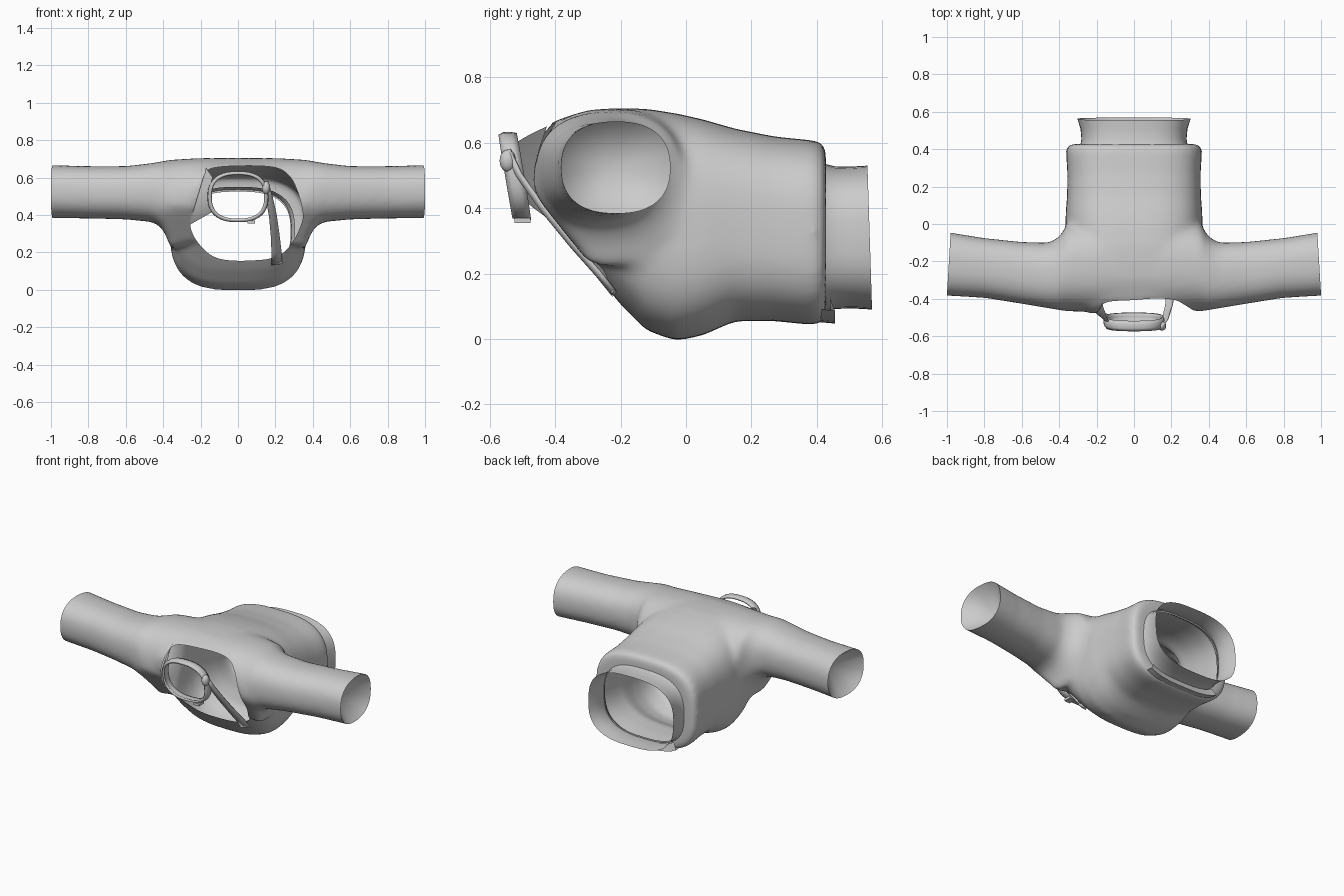
import bpy, bmesh, math
from mathutils import Vector
from mathutils.geometry import intersect_point_line

if "Cube" in bpy.data.objects:
    bpy.data.objects.remove(bpy.data.objects["Cube"])

def make(name, bm, thick=0, angle=40):
    bmesh.ops.recalc_face_normals(bm, faces=bm.faces)
    me = bpy.data.meshes.new(name)
    bm.to_mesh(me); bm.free()
    ob = bpy.data.objects.new(name, me)
    bpy.context.collection.objects.link(ob)
    bpy.ops.object.select_all(action='DESELECT')
    ob.select_set(True); bpy.context.view_layer.objects.active = ob
    if thick:
        m = ob.modifiers.new("thickness", 'SOLIDIFY')
        m.thickness = thick; m.offset = 0
    bpy.ops.object.shade_smooth_by_angle(angle=math.radians(angle))
    return ob

def oval(ca, ha, cb, hb, e, n=48):
    """Superellipse as 2D points."""
    out = []
    for i in range(n):
        t = 2 * math.pi * i / n
        c, s = math.cos(t), math.sin(t)
        out.append((ca + ha * math.copysign(abs(c) ** (2 / e), c),
                    cb + hb * math.copysign(abs(s) ** (2 / e), s)))
    return out

def loft(bm, rings, closed=True, caps=False):
    vs = [[bm.verts.new(p) for p in r] for r in rings]
    n = len(rings[0])
    for a, b in zip(vs, vs[1:]):
        for i in range(n if closed else n - 1):
            j = (i + 1) % n
            bm.faces.new((a[i], a[j], b[j], b[i]))
    if caps:
        bm.faces.new(vs[0]); bm.faces.new(vs[-1])

def inside(x, z, poly):
    r = False
    for (x1, z1), (x2, z2) in zip(poly, poly[1:] + poly[:1]):
        if (z1 > z) != (z2 > z) and x < x1 + (z - z1) * (x2 - x1) / (z2 - z1):
            r = not r
    return r

def cut_hole(bm, poly, ok, rounds):
    """Remove faces inside an xz outline, snap the rim to it and even the rim out."""
    gone = [f for f in bm.faces if ok(f.calc_center_median())
            and inside(f.calc_center_median().x, f.calc_center_median().z, poly)]
    bmesh.ops.delete(bm, geom=gone, context='FACES')
    rim = [v for v in bm.verts if v.is_boundary and ok(v.co)]
    for v in rim:
        p, best = Vector((v.co.x, v.co.z)), None
        for a, b in zip(poly, poly[1:] + poly[:1]):
            a, b = Vector(a), Vector(b)
            q, t = intersect_point_line(p, a, b)
            q = a.lerp(b, min(1, max(0, t)))
            if best is None or (q - p).length < (best - p).length:
                best = q.to_2d()
        if (best - p).length < 0.04:
            v.co.x, v.co.z = best
    for _ in range(rounds):
        new = []
        for v in rim:
            near = [e.other_vert(v).co for e in v.link_edges if e.is_boundary]
            new.append(v.co * .5 + sum(near, Vector()) * (.5 / len(near)))
        for v, c in zip(rim, new):
            v.co = c

# jacket: torso (y, half width, z low, z high) and sleeves (x, y low, y high, z low, z high)
torso = [(-.478, .24, .46, .59), (-.44, .30, .40, .64), (-.4, .33, .35, .668), (-.3, .35, .23, .70),
         (-.2, .36, .105, .707), (-.12, .363, .025, .704), (-.03, .365, -.006, .690), (.05, .366, .01, .672),
         (.15, .358, .055, .643), (.27, .356, .055, .619), (.36, .362, .045, .61), (.4, .365, .043, .607),
         (.428, .345, .05, .592)]
half = [(.2, -.47, .02, .26, .704), (.36, -.468, -.0, .22, .695), (.385, -.463, -.05, .29, .691),
        (.415, -.458, -.08, .338, .685), (.46, -.45, -.1, .362, .677),
        (.6, -.427, -.096, .376, .661), (.8, -.395, -.075, .381, .661), (1.06, -.38, -.033, .383, .668)]
sleeve = [(-r[0], *r[1:]) for r in reversed(half)] + half
bm = bmesh.new()
loft(bm, [[(x, y, z) for x, z in oval(0, w, (a + b) / 2, (b - a) / 2, 3)]
          for y, w, a, b in torso], caps=True)
# the lower front of each sleeve root follows the slant of the neckline
loft(bm, [[(x, max(y, -.455 + (.43 - z) * .8), z)
           for y, z in oval((a + b) / 2, (b - a) / 2, (c + d) / 2, (d - c) / 2, 2.4)]
          for x, a, b, c, d in sleeve], caps=True)
jacket = make("jacket", bm)
m = jacket.modifiers.new("blend", 'REMESH')
m.mode = 'VOXEL'; m.voxel_size = .014
m = jacket.modifiers.new("soften", 'SMOOTH')
m.factor = .5; m.iterations = 20
bpy.ops.object.modifier_apply(modifier="blend")
bpy.ops.object.modifier_apply(modifier="soften")

bm = bmesh.new()
bm.from_mesh(jacket.data)
# open neck and waist
neck = [(-.17, .65), (-.05, .662), (.12, .664), (.23, .652), (.295, .59), (.335, .48), (.352, .385), (.315, .29),
        (.25, .195), (.17, .162), (0, .152), (-.11, .162), (-.17, .2), (-.23, .27), (-.262, .345), (-.215, .5)]
cut_hole(bm, neck, lambda c: c.y < -.1, 25)
cut_hole(bm, oval(0, .282, .31, .215, 2.8), lambda c: c.y > .37, 3)
# trim the cuffs and close them with a lining cone
for s in (-1, 1):
    r = bmesh.ops.bisect_plane(bm, geom=bm.verts[:] + bm.edges[:] + bm.faces[:], dist=1e-5,
                               plane_co=(s * .99, -.21, .5), plane_no=(s, .06, 0), clear_outer=True)
    rim = [e for e in r['geom_cut'] if isinstance(e, bmesh.types.BMEdge)]
    tip = bm.verts.new((s * .84, -.24, .525))
    for e in rim:
        bm.faces.new((*e.verts, tip))
bpy.data.objects.remove(jacket)
make("jacket_body", bm, angle=50)

# waistband
bm = bmesh.new()
loft(bm, [[(x, y + .01 * (.31 - z) / .22 * k, z) for x, z in oval(0, w, .31, h, 2.8)]
          for y, w, h, k in ((.39, .305, .24, 0), (.415, .288, .228, 0), (.455, .281, .218, 0),
                             (.51, .286, .217, .5), (.562, .303, .22, .7))])
make("waistband", bm)

# turned hem lip under the back edge
bm = bmesh.new()
arc = [(x, z) for x, z in oval(0, .345, .325, .278, 3) if z < .09]
arc.sort()
loft(bm, [[(x, .39, z + .006) for x, z in arc], [(x, .455, z) for x, z in arc],
          [(x * .9, .44, z + .04) for x, z in arc]], closed=False)
make("hem_lip", bm)

# collar ring, tilted
bm = bmesh.new()
loft(bm, [[(x, y + .045 * (.5 - z) / .26, z) for x, z in oval(0, w, .497, h, 2.5)]
          for y, w, h in ((-.55, .145, .122), (-.535, .156, .13), (-.515, .157, .13), (-.497, .15, .127))])
make("collar_ring", bm, .012)

# lapel joining the body to the collar
bm = bmesh.new()
A = [(-.17, -.425, .65), (-.2, -.455, .56), (-.22, -.46, .49), (-.245, -.44, .41), (-.262, -.385, .345)]
B = [(-.135, -.52, .6), (-.155, -.52, .55), (-.158, -.51, .5), (-.15, -.5, .45), (-.13, -.49, .42)]
loft(bm, [[Vector(a).lerp(Vector(b), t) - Vector((0, .02 * t * (1 - t), 0)) for a, b in zip(A, B)]
          for t in (0, .25, .5, .75, 1)], closed=False)
make("lapel", bm)

# strap from the collar to the neck edge
bm = bmesh.new()
P = [(.145, -.545, .575, .014), (.165, -.51, .5, .016), (.185, -.44, .4, .019),
     (.198, -.35, .29, .022), (.205, -.27, .2, .026), (.207, -.222, .14, .028)]
loft(bm, [[(x - w, y, z - .008), (x, y - .006, z), (x + w, y + .005, z + .006)] for x, y, z, w in P], closed=False)
make("strap", bm, .009)

# fastening button and strap end
for name, loc, sc in (("button", (.15, -.545, .545), (.022, .025, .034)),
                      ("strap_end", (.207, -.222, .146), (.032, .009, .012))):
    bm = bmesh.new()
    bmesh.ops.create_uvsphere(bm, u_segments=20, v_segments=12, radius=1)
    for v in bm.verts:
        v.co = Vector([c + a * b for c, a, b in zip(loc, v.co, sc)])
    make(name, bm)

# small buckle below the collar
bm = bmesh.new()
bmesh.ops.create_cube(bm, size=1)
for v in bm.verts:
    v.co = Vector((.07 + v.co.x * .04, -.5 + v.co.y * .05, .362 + v.co.z * .016))
make("buckle", bm)
